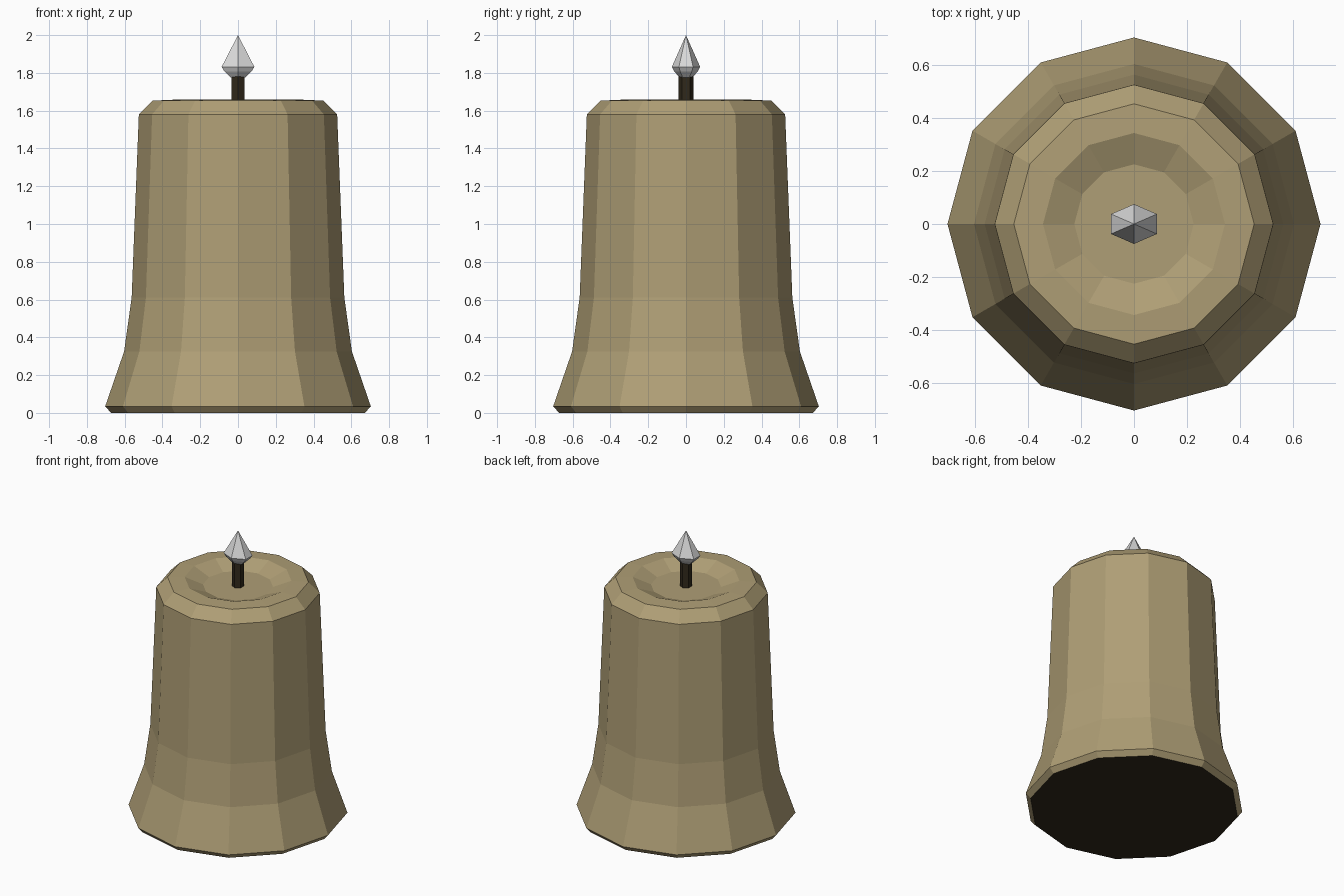
import bpy, bmesh, math

if "Cube" in bpy.data.objects:
    bpy.data.objects.remove(bpy.data.objects["Cube"])


def material(name, rgb):
    m = bpy.data.materials.new(name)
    m.diffuse_color = (*rgb, 1)
    m.use_nodes = True
    m.node_tree.nodes["Principled BSDF"].inputs["Base Color"].default_value = m.diffuse_color
    return m


wax = material("tan_wax", (0.43, 0.345, 0.18))
dark = material("dark_brown", (0.030, 0.022, 0.011))
grey = material("pale_grey", (0.69, 0.69, 0.69))


def lathe(name, profile, sides, mats, start=0.0, y_scale=1.0):
    """Flat-faced solid from (radius, z) rings, capped at both ends."""
    bm = bmesh.new()
    rings = []
    for r, z in profile:
        if r == 0:
            rings.append([bm.verts.new((0, 0, z))])
            continue
        ring = []
        for i in range(sides):
            a = start + 2 * math.pi * i / sides
            ring.append(bm.verts.new((r * math.cos(a), r * math.sin(a) * y_scale, z)))
        rings.append(ring)
    for lo, hi in zip(rings, rings[1:]):
        for i in range(sides):
            j = (i + 1) % sides
            if len(hi) == 1:
                bm.faces.new((lo[i], lo[j], hi[0]))
            else:
                bm.faces.new((lo[i], lo[j], hi[j], hi[i]))
    bm.faces.new(rings[0][::-1])
    if len(rings[-1]) > 1:
        bm.faces.new(rings[-1])
    bmesh.ops.recalc_face_normals(bm, faces=bm.faces[:])
    # underside takes the second material, if there is one
    if len(mats) > 1:
        for f in bm.faces:
            if f.normal.z < -0.99:
                f.material_index = 1
    me = bpy.data.meshes.new(name)
    bm.to_mesh(me)
    bm.free()
    for m in mats:
        me.materials.append(m)
    ob = bpy.data.objects.new(name, me)
    bpy.context.collection.objects.link(ob)
    return ob


# Flared candle body with a shallow melted hollow on top
lathe("candle_body",
      [(0.672, 0), (0.703, 0.035), (0.603, 0.325), (0.563, 0.61), (0.525, 1.58),
       (0.453, 1.653), (0.343, 1.658), (0.225, 1.61)],
      12, [wax, dark])

# Wick
lathe("wick", [(0.04, 1.58), (0.04, 1.79)], 6, [dark], math.pi / 6)

# Flame, slightly flattened front to back
lathe("flame", [(0.045, 1.775), (0.083, 1.808), (0.1, 1.832), (0, 2.0)],
      6, [grey], math.pi / 6, 0.75)
